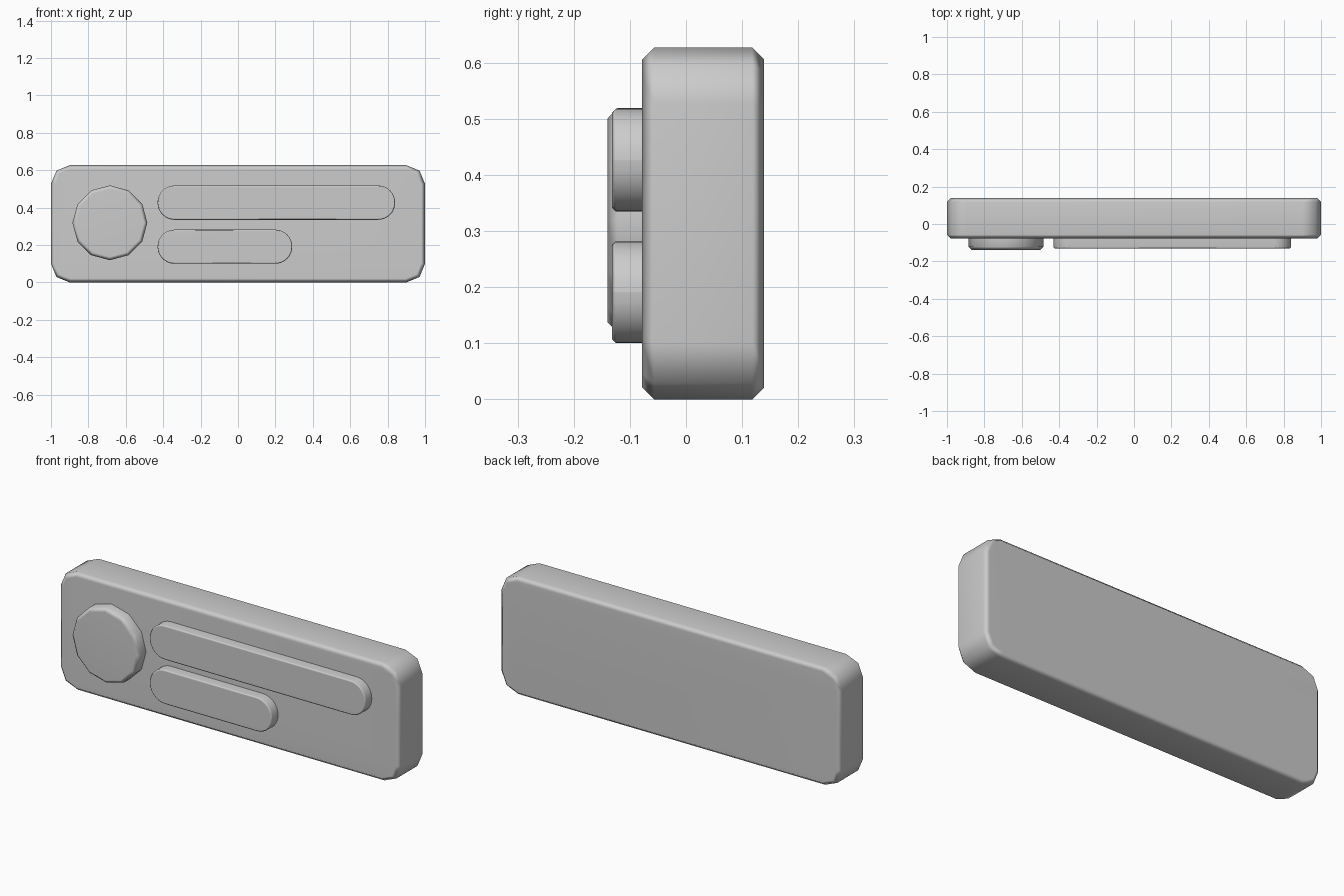
import bpy
import bmesh
from math import sin, cos, pi, radians

cube = bpy.data.objects.get("Cube")
if cube:
    bpy.data.objects.remove(cube, do_unlink=True)

grey = bpy.data.materials.new("plain grey")
grey.use_nodes = True
grey.diffuse_color = (0.6, 0.6, 0.6, 1)
grey.node_tree.nodes["Principled BSDF"].inputs["Base Color"].default_value = (0.6, 0.6, 0.6, 1)


def rounded_outline(x0, x1, z0, z1, radius, segments):
    """Counter-clockwise rounded rectangle in the XZ plane."""
    centres = [(x1 - radius, z1 - radius), (x0 + radius, z1 - radius),
               (x0 + radius, z0 + radius), (x1 - radius, z0 + radius)]
    points = []
    for quarter, (cx, cz) in enumerate(centres):
        for i in range(segments + 1):
            a = (quarter + i / segments) * pi / 2
            points.append((cx + radius * cos(a), cz + radius * sin(a)))
    return points


def slab(name, outline, front, back, chamfer, both_ends=False):
    """Extrude an outline along Y and chamfer its front (and back) rim."""
    bm = bmesh.new()
    face = bm.faces.new([bm.verts.new((x, front, z)) for x, z in outline])
    extruded = bmesh.ops.extrude_face_region(bm, geom=[face], use_keep_orig=True)
    for item in extruded["geom"]:
        if isinstance(item, bmesh.types.BMVert):
            item.co.y = back
    bmesh.ops.recalc_face_normals(bm, faces=bm.faces)
    ends = (front, back) if both_ends else (front,)
    rim = [e for e in bm.edges
           if any(all(abs(v.co.y - y) < 1e-5 for v in e.verts) for y in ends)]
    bmesh.ops.bevel(bm, geom=rim, offset=chamfer, segments=1,
                    affect='EDGES', clamp_overlap=True)
    mesh = bpy.data.meshes.new(name)
    bm.to_mesh(mesh)
    bm.free()
    mesh.materials.append(grey)
    obj = bpy.data.objects.new(name, mesh)
    bpy.context.collection.objects.link(obj)
    bpy.ops.object.select_all(action='DESELECT')
    obj.select_set(True)
    bpy.context.view_layer.objects.active = obj
    bpy.ops.object.shade_smooth_by_angle(angle=radians(60))
    # Keep the broad faces flat while the chamfers blend
    weighted = obj.modifiers.new("weighted normals", 'WEIGHTED_NORMAL')
    weighted.keep_sharp = True
    return obj


# Main panel with rounded corners
slab("panel_body", rounded_outline(-1, 1, 0, 0.627, 0.1, 2), -0.078, 0.139, 0.021, True)

# Twelve-sided round badge
disc = [(-0.685 + 0.2 * cos(i * pi / 6), 0.319 + 0.2 * sin(i * pi / 6)) for i in range(12)]
slab("round_badge", disc, -0.14, -0.07, 0.018)

# Long and short raised bars
for name, right, low, high in (("long_bar", 0.84, 0.335, 0.518),
                               ("short_bar", 0.29, 0.1, 0.282)):
    slab(name, rounded_outline(-0.43, right, low, high, 0.0905, 8), -0.132, -0.07, 0.007)
